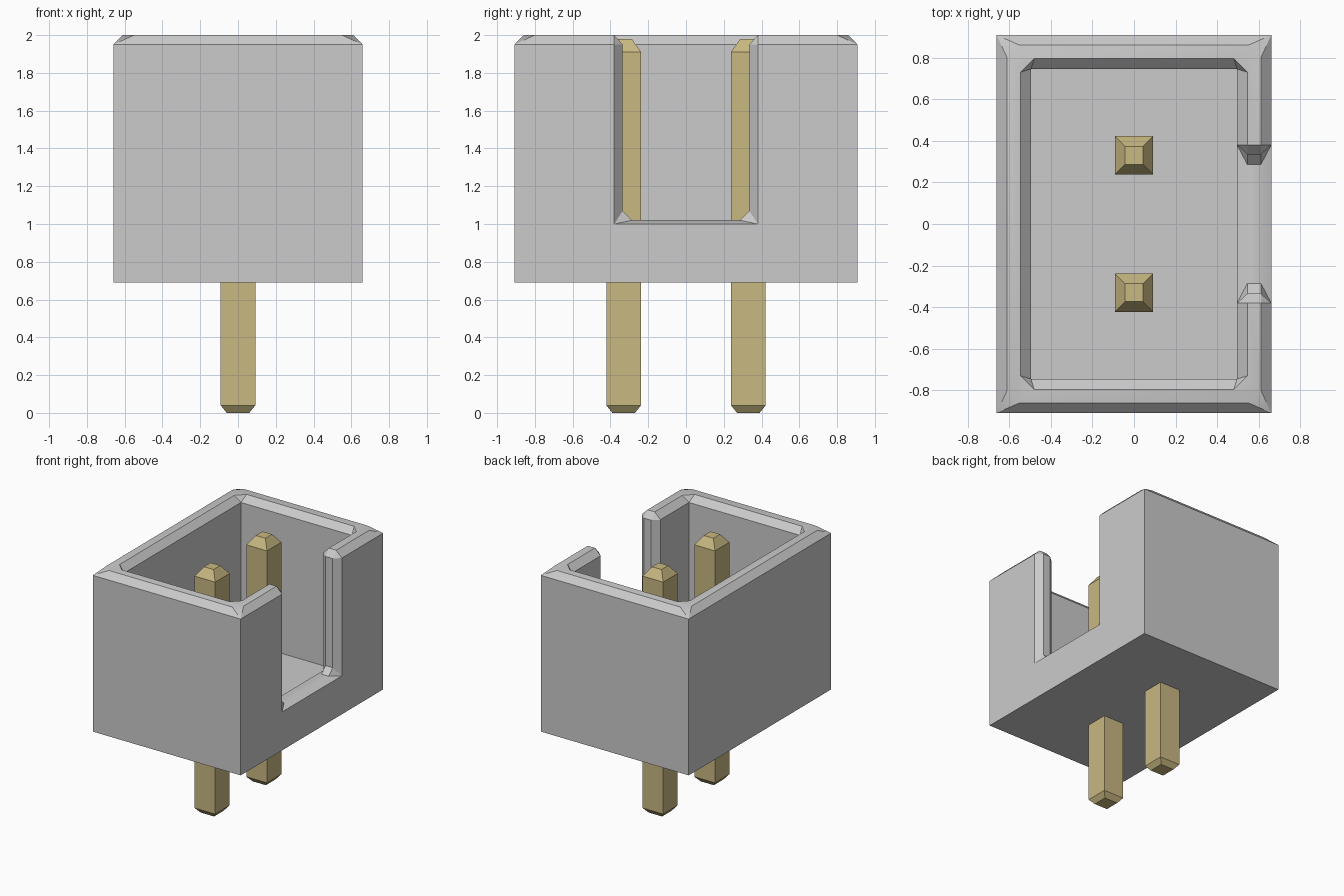
import bpy, bmesh, math

cube = bpy.data.objects.get("Cube")
if cube:
    bpy.data.objects.remove(cube, do_unlink=True)


def material(name, rgb):
    m = bpy.data.materials.new(name)
    m.use_nodes = True
    m.diffuse_color = (*rgb, 1)
    bsdf = next(n for n in m.node_tree.nodes if n.type == 'BSDF_PRINCIPLED')
    bsdf.inputs["Base Color"].default_value = (*rgb, 1)
    return m


def face(bm, pts):
    """Add a face, skipping repeated points and collapsed polygons."""
    pts = list(dict.fromkeys(pts))
    if len(pts) > 2:
        bm.faces.new([bm.verts.new(p) for p in pts])


def strip(bm, a, b):
    """Bridge two point rows of equal length."""
    for i in range(len(a) - 1):
        face(bm, [a[i], a[i + 1], b[i + 1], b[i]])


def finish(bm, name, mat):
    bmesh.ops.remove_doubles(bm, verts=bm.verts, dist=1e-4)
    bmesh.ops.recalc_face_normals(bm, faces=bm.faces)
    bmesh.ops.dissolve_limit(bm, angle_limit=math.radians(1),
                             verts=bm.verts, edges=bm.edges)
    me = bpy.data.meshes.new(name)
    bm.to_mesh(me)
    bm.free()
    me.materials.append(mat)
    ob = bpy.data.objects.new(name, me)
    bpy.context.scene.collection.objects.link(ob)
    return ob


plastic = material("grey plastic", (0.6, 0.6, 0.6))
metal = material("pale gold metal", (0.58, 0.48, 0.22))

# Housing dimensions
XO, YO = 0.66, 0.908        # outer wall
XI, YI = 0.495, 0.745       # cavity wall
XR, YR = 0.61, 0.86         # outer edge of flat rim
XQ, YQ = 0.545, 0.795       # inner edge of flat rim
CUT = 0.065                 # cut corners of the rim
BASE, FLOOR, SILL, EDGE, TOP = 0.69, 0.83, 1.0, 1.95, 2.0
SLOT, JAMB = 0.38, 0.335    # half width of the side slot


def square_row(x, y, z):
    """Half outline with doubled corners, ending at the slot."""
    return [(-x, 0, z), (-x, y, z), (-x, y, z), (x, y, z), (x, y, z), (x, SLOT, z)]


def cut_row(x, y, cut):
    """Half rim outline with cut corners, ending at the slot."""
    return [(-x, 0, TOP), (-x, y - cut, TOP), (-x + cut, y, TOP),
            (x - cut, y, TOP), (x, y - cut, TOP), (x, SLOT, TOP)]


def slot_outer(x):
    return [(x, SLOT, EDGE), (x, SLOT, EDGE), (x, SLOT, SILL),
            (x, SLOT, SILL), (x, 0, SILL)]


def slot_inner(x):
    return [(x, SLOT, TOP), (x, JAMB, EDGE), (x, JAMB, 1.07),
            (x, 0.285, 1.02), (x, 0, 1.02)]


def mirrored(row, side):
    return [(x, y * side, z) for x, y, z in row]


# Housing: each half is bridged from the outside, over the rim, into the cavity
bm = bmesh.new()
wall_rows = [square_row(XO, YO, BASE), square_row(XO, YO, SILL),
             square_row(XO, YO, EDGE), cut_row(XR, YR, CUT - 0.005),
             cut_row(XQ, YQ, CUT), square_row(XI, YI, EDGE),
             square_row(XI, YI, SILL), square_row(XI, YI, FLOOR)]
slot_rows = [slot_outer(XO), slot_inner(XR), slot_inner(XQ), slot_outer(XI)]
for side in (1, -1):
    for rows in (wall_rows, slot_rows):
        rows = [mirrored(r, side) for r in rows]
        for a, b in zip(rows, rows[1:]):
            strip(bm, a, b)
    # Wall below the slot, inside and outside, then underside and floor
    for x, y, z in ((XO, YO, BASE), (XI, YI, FLOOR)):
        face(bm, mirrored([(x, 0, z), (x, SLOT, z), (x, SLOT, SILL), (x, 0, SILL)], side))
        face(bm, mirrored(square_row(x, y, z) + [(x, 0, z)], side))
housing = finish(bm, "housing", plastic)

# Smooth only the shallow sill bevels
bpy.ops.object.select_all(action='DESELECT')
housing.select_set(True)
bpy.context.view_layer.objects.active = housing
bpy.ops.object.shade_smooth_by_angle(angle=math.radians(30))

# Square contact pins with tapered ends
for name, yc in (("front_pin", -0.33), ("back_pin", 0.33)):
    bm = bmesh.new()
    rings = [[(sx * h, yc + sy * h, z)
              for sx, sy in ((-1, -1), (1, -1), (1, 1), (-1, 1), (-1, -1))]
             for h, z in ((0.06, 0.0), (0.092, 0.04), (0.092, 1.91), (0.043, 1.98))]
    for a, b in zip(rings, rings[1:]):
        strip(bm, a, b)
    face(bm, rings[0])
    face(bm, rings[-1])
    finish(bm, name, metal)
